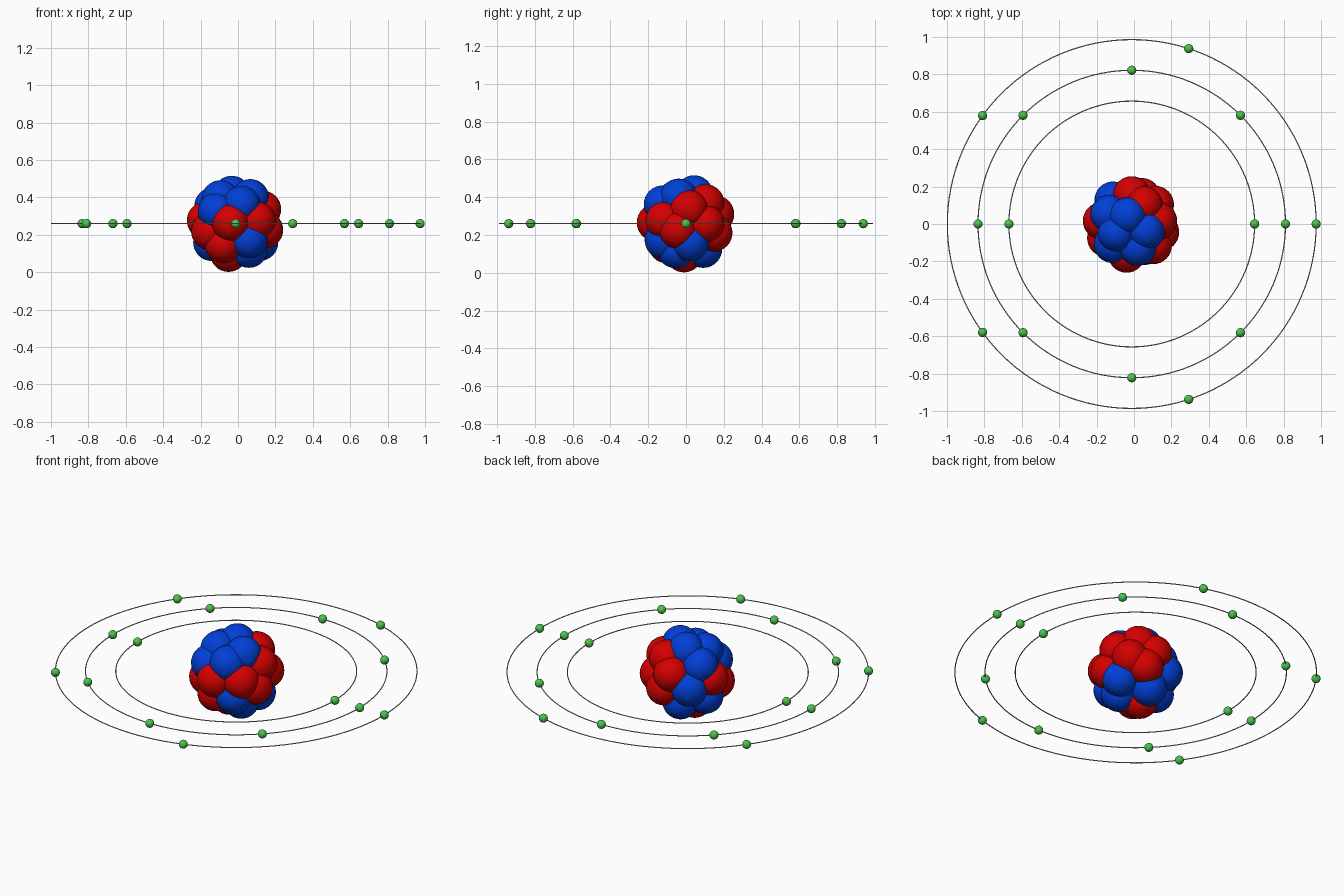
import bpy
import math
from mathutils import Vector

cube = bpy.data.objects.get("Cube")
if cube:
    bpy.data.objects.remove(cube, do_unlink=True)

CENTRE = Vector((-0.012, 0, 0.26))
SHELL = 0.163           # distance of nucleus balls from the centre
BALL = 0.1
ELECTRON = 0.0245
RING_TUBE = 0.003


def make_material(name, red, green, blue):
    material = bpy.data.materials.new(name)
    material.use_nodes = True
    colour = (red, green, blue, 1)
    material.diffuse_color = colour
    shader = next(n for n in material.node_tree.nodes if n.type == 'BSDF_PRINCIPLED')
    shader.inputs["Base Color"].default_value = colour
    return material


red_paint = make_material("red", 0.66, 0, 0)
blue_paint = make_material("blue", 0, 0.05, 0.68)
green_paint = make_material("green", 0.07, 0.55, 0.07)
grey_paint = make_material("light grey", 0.5, 0.5, 0.5)


def finish(name, material):
    obj = bpy.context.object
    obj.name = name
    obj.data.materials.append(material)
    bpy.ops.object.shade_smooth()
    return obj


def add_ball(name, location, radius, material, segments=32):
    bpy.ops.mesh.primitive_uv_sphere_add(
        segments=segments, ring_count=segments // 2, radius=radius, location=location)
    return finish(name, material)


# Nucleus: balls packed on a shell, given by their directions from the centre
proton_directions = [
    (-5, -29, 1), (28, -8, -6), (21, -21, 3), (26, 3, 14),
    (12, 19, 20), (0, 28, 9), (10, 27, -9), (23, 19, 0),
    (-29, 3, 3), (-24, -13, -7), (-7, -2, -29), (-12, -18, -20),
]
neutron_directions = [
    (6, -23, 19), (-19, -20, 12), (13, -22, -16), (14, -7, 25),
    (-4, 8, 29), (-15, -9, 24), (-22, 10, 17), (-18, 23, -4),
    (13, -10, -25), (23, 4, -18), (-3, 17, -25), (-23, 3, -18),
]
for name, directions, material in (
        ("proton", proton_directions, red_paint),
        ("neutron", neutron_directions, blue_paint)):
    for direction in directions:
        offset = Vector(direction).normalized() * SHELL
        add_ball(name, CENTRE + offset, BALL, material)

# Filler ball closing the middle of the nucleus
add_ball("nucleus_core", CENTRE, BALL * 1.4, blue_paint)

# Orbit rings with evenly spaced electrons
for name, radius, count in (("inner", 0.657, 2), ("middle", 0.822, 8), ("outer", 0.986, 5)):
    bpy.ops.mesh.primitive_torus_add(
        major_segments=128, minor_segments=8,
        major_radius=radius, minor_radius=RING_TUBE, location=CENTRE)
    finish(name + "_orbit", grey_paint)
    for index in range(count):
        angle = math.tau * index / count
        offset = Vector((math.cos(angle), math.sin(angle), 0)) * radius
        add_ball(name + "_electron", CENTRE + offset, ELECTRON, green_paint, 24)
